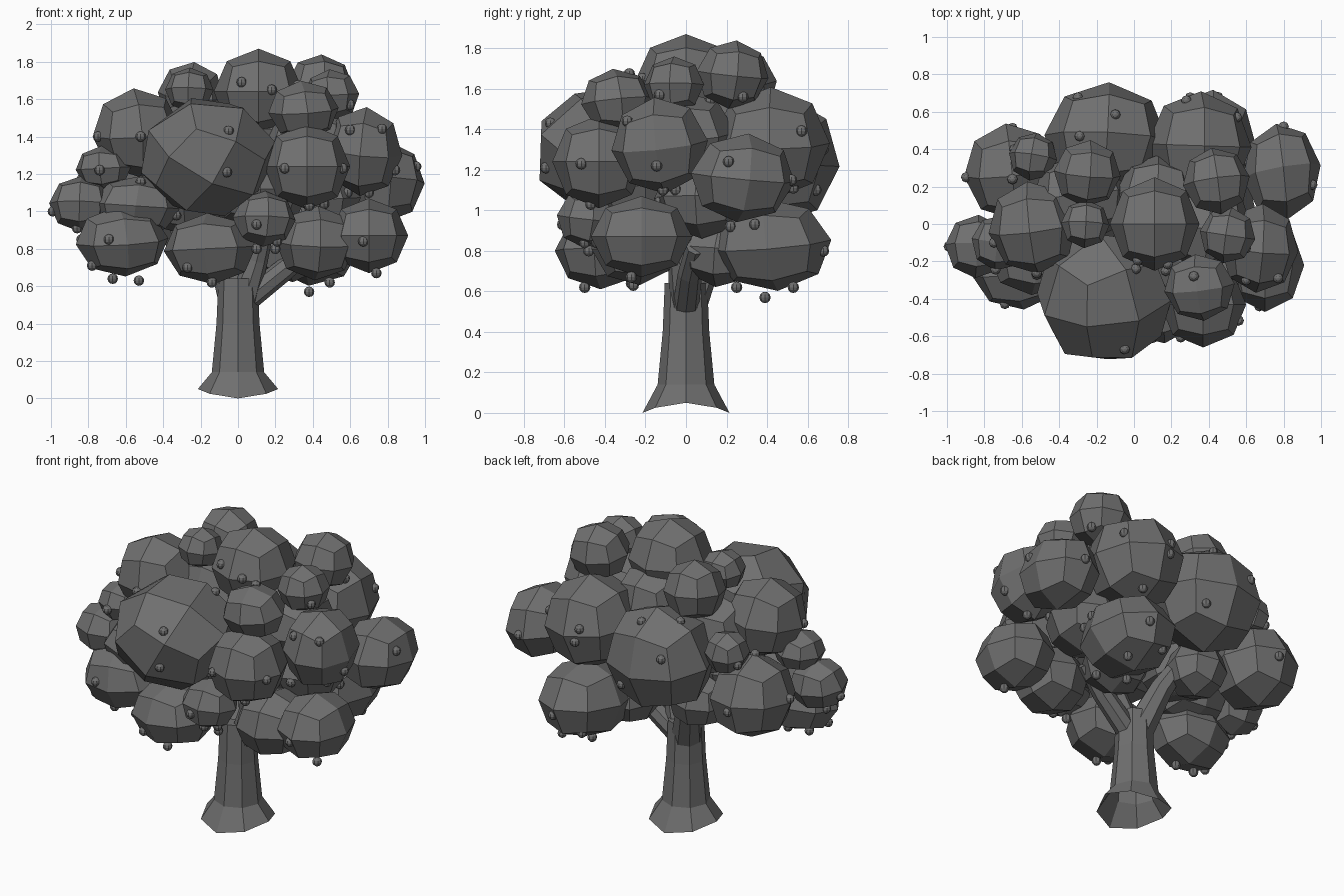
import bpy, bmesh, math
from mathutils import Vector, Matrix, Euler
from mathutils.bvhtree import BVHTree

if "Cube" in bpy.data.objects:
    bpy.data.objects.remove(bpy.data.objects["Cube"])

grey = bpy.data.materials.new("dark_grey")
grey.diffuse_color = (.16, .16, .16, 1)
grey.use_nodes = True
grey.node_tree.nodes["Principled BSDF"].inputs["Base Color"].default_value = grey.diffuse_color


def finish(bm, name):
    bmesh.ops.recalc_face_normals(bm, faces=bm.faces)
    me = bpy.data.meshes.new(name)
    bm.to_mesh(me)
    bm.free()
    me.materials.append(grey)
    ob = bpy.data.objects.new(name, me)
    bpy.context.collection.objects.link(ob)
    return ob


def add_blob(bm, c, r, rot=(0, 0, 0)):
    """Faceted ball: cube split once and pushed out to an ellipsoid."""
    tmp = bmesh.new()
    bmesh.ops.create_cube(tmp, size=2)
    bmesh.ops.subdivide_edges(tmp, edges=tmp.edges[:], cuts=1, use_grid_fill=True)
    m = Euler(rot).to_matrix()
    new = {}
    for v in tmp.verts:
        d = m @ v.co.normalized()
        new[v] = bm.verts.new(Vector(c) + Vector((d.x * r[0], d.y * r[1], d.z * r[2])))
    for f in tmp.faces:
        bm.faces.new([new[v] for v in f.verts])
    tmp.free()


def tube(name, path, sides=8, saddle=0.0):
    """Tapered limb through (x, y, z, radius) points, open at the foot."""
    bm = bmesh.new()
    rings = []
    for i, (x, y, z, r) in enumerate(path):
        a = Vector(path[max(i - 1, 0)][:3])
        b = Vector(path[min(i + 1, len(path) - 1)][:3])
        q = Vector((0, 0, 1)).rotation_difference(b - a)
        ring = []
        for k in range(sides):
            t = 2 * math.pi * k / sides
            p = Vector((x, y, z)) + q @ Vector((r * math.cos(t), r * math.sin(t), 0))
            if i == 0:
                p.z += saddle * math.cos(t) ** 2
            ring.append(bm.verts.new(p))
        rings.append(ring)
    for lo, hi in zip(rings, rings[1:]):
        for k in range(sides):
            n = (k + 1) % sides
            bm.faces.new((lo[k], lo[n], hi[n], hi[k]))
    bm.faces.new(rings[-1])
    return finish(bm, name)


# Trunk with flared foot, then the forking limbs
tube("trunk", [(0, 0, 0, .215), (0, 0, .14, .14), (0, 0, .4, .115), (0, 0, .64, .105)], saddle=.05)
tube("branch_front", [(.03, 0, .52, .08), (.1, -.03, .74, .06), (.15, -.08, .95, .05)])
tube("branch_right", [(.05, 0, .53, .065), (.25, .02, .69, .06), (.4, .05, .82, .05)])
tube("branch_left", [(-.02, .02, .55, .09), (-.1, .12, .8, .07), (-.2, .2, 1.0, .05)])

# Leaf clusters: centre then radii
lower = [
    (.70, -.22, .87, .21, .25, .20), (.40, .42, .83, .26, .30, .23),
    (.14, -.48, .96, .17, .16, .15), (-.15, -.42, .80, .25, .23, .19),
    (-.62, -.25, .84, .25, .21, .19), (-.84, -.12, 1.04, .17, .17, .15),
    (-.54, -.17, 1.03, .24, .21, .16), (.42, -.25, .83, .22, .22, .20),
    (.28, .17, .80, .20, .20, .18), (-.26, .24, .93, .18, .18, .17)]
middle = [
    (.37, -.43, 1.24, .23, .23, .23), (.67, -.13, 1.32, .21, .24, .24),
    (.79, .28, 1.16, .21, .26, .22), (-.72, -.10, 1.23, .15, .15, .12),
    (-.54, -.02, 1.42, .24, .25, .24), (-.15, .46, 1.25, .33, .30, .32),
    (.35, .42, 1.33, .28, .29, .28), (-.66, .28, 1.07, .25, .26, .25),
    (-.54, .36, 1.34, .13, .13, .13)]
inner = [
    (.12, -.20, 1.12, .27, .27, .22), (.38, .00, 1.36, .25, .25, .23),
    (-.28, .14, 1.32, .27, .24, .27), (.42, .08, 1.06, .24, .24, .20),
    (-.32, .00, 1.08, .24, .24, .20), (.12, .15, 1.42, .22, .22, .22)]
upper = [
    (.11, .00, 1.64, .24, .25, .23), (-.25, .27, 1.62, .18, .18, .18),
    (.44, .23, 1.67, .18, .18, .17), (.50, -.06, 1.62, .15, .15, .14),
    (.35, -.34, 1.54, .19, .18, .16), (-.26, .00, 1.65, .13, .13, .12)]
canopy = bmesh.new()
for tier, name in ((lower, "lower_leaves"), (middle, "middle_leaves"),
                   (inner, "inner_leaves"), (upper, "upper_leaves")):
    bm = bmesh.new()
    for i, b in enumerate(tier):
        rot = (.12 * math.sin(i * 2.1), .1 * math.sin(i * 1.3), .15 * math.sin(i * 3.7))
        for target in (bm, canopy):
            add_blob(target, b[:3], b[3:], rot)
    finish(bm, name)
# Big tilted cluster at the front
bm = bmesh.new()
for target in (bm, canopy):
    add_blob(target, (-.16, -.39, 1.29), (.37, .37, .33), (.5, .45, .3))
finish(bm, "front_leaves")

# Fruit: dropped onto the canopy from several sides
tree = BVHTree.FromBMesh(canopy)
front = [(.02, 1.69), (.18, 1.65), (-.05, 1.43), (-.06, 1.21), (-.52, 1.40), (-.74, 1.22),
         (-.69, .85), (.25, 1.23), (.56, 1.23), (.77, 1.44), (.84, 1.22), (.67, .84),
         (.10, .93), (.34, 1.0), (-.33, .98), (-.27, .70), (.46, 1.04), (.70, 1.10),
         (-.86, .91), (.63, 1.57)]
right = [(-.13, 1.57), (.12, 1.54), (.28, 1.56), (.21, 1.24),
         (-.47, 1.03), (-.05, 1.10), (.53, 1.11), (.34, .93), (-.50, .84), (.22, .92)]
top = [(-.29, .47), (.01, -.24), (.17, -.25), (.55, .57), (.28, .66), (-.65, .24),
       (-.52, -.27), (.32, -.28), (.60, -.30)]
back = [(-.3, 1.35), (0, 1.1), (.3, 1.3), (.45, .8), (-.65, 1.05), (.8, 1.15), (-.1, 1.5), (.3, .7)]
left = [(-.2, .85), (.25, 1.1), (-.1, 1.4), (.4, 1.3), (-.12, 1.0)]
rays = [((x, -3, z), (0, 1, 0)) for x, z in front]
rays += [((3, y, z), (-1, 0, 0)) for y, z in right]
rays += [((x, y, 3), (0, 0, -1)) for x, y in top]
rays += [((x, 3, z), (0, -1, 0)) for x, z in back]
rays += [((-3, y, z), (1, 0, 0)) for y, z in left]
spots = [hit[0] for hit in (tree.ray_cast(Vector(o), Vector(d)) for o, d in rays) if hit[0]]
canopy.free()
# Hanging fruit under the clusters
spots += [Vector(p) for p in ((.38, .39, .57), (.49, .25, .62), (.49, .53, .62), (-.67, -.27, .64),
                              (-.53, -.26, .63), (-.14, -.50, .62), (-.78, -.30, .71), (.74, -.27, .67),
                              (.20, -.48, .80), (.10, -.48, .80))]
bm = bmesh.new()
for p in spots:
    bmesh.ops.create_uvsphere(bm, u_segments=8, v_segments=6, radius=.028,
                              matrix=Matrix.Translation(p))
finish(bm, "fruit")
